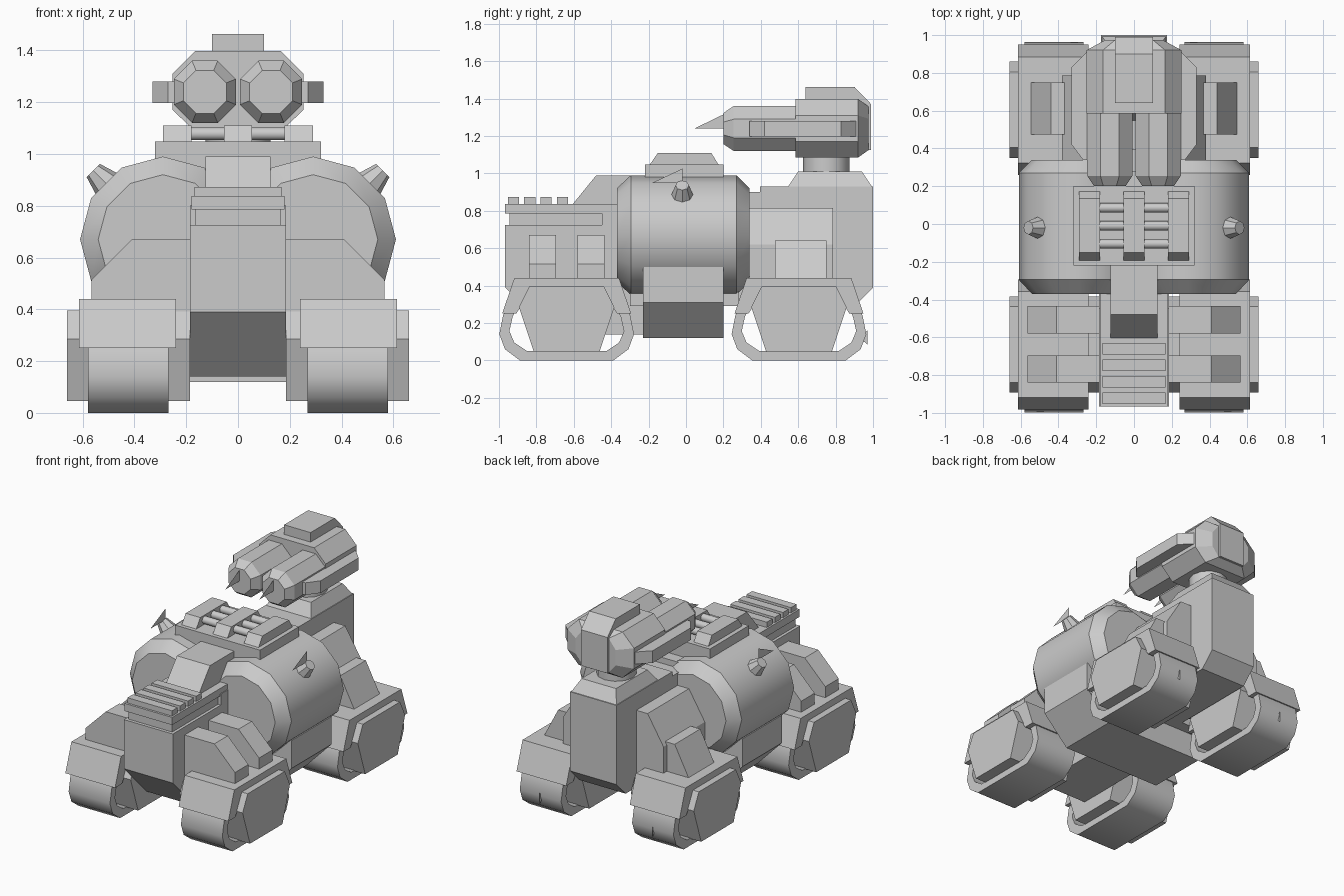
import bpy, bmesh, math
from mathutils import Vector, Matrix

if "Cube" in bpy.data.objects:
    bpy.data.objects.remove(bpy.data.objects["Cube"])

def finish(name, bm, smooth=0):
    bmesh.ops.recalc_face_normals(bm, faces=bm.faces)
    me = bpy.data.meshes.new(name)
    bm.to_mesh(me)
    bm.free()
    ob = bpy.data.objects.new(name, me)
    bpy.context.collection.objects.link(ob)
    if smooth:
        bpy.ops.object.select_all(action='DESELECT')
        ob.select_set(True)
        bpy.context.view_layer.objects.active = ob
        bpy.ops.object.shade_smooth_by_angle(angle=math.radians(smooth))
    return ob

def place(axis, p, t):
    # axis x: profile is (y, z); y: (x, z); z: (x, y)
    return {'x': (t, p[0], p[1]), 'y': (p[0], t, p[1]), 'z': (p[0], p[1], t)}[axis]

def loft(name, axis, rings, smooth=0):
    """Join matching profile rings [(t, points), ...] into a closed solid."""
    bm = bmesh.new()
    vs = [[bm.verts.new(place(axis, p, t)) for p in pts] for t, pts in rings]
    n = len(vs[0])
    for a, b in zip(vs, vs[1:]):
        for i in range(n):
            bm.faces.new((a[i], a[(i + 1) % n], b[(i + 1) % n], b[i]))
    bm.faces.new(vs[0])
    bm.faces.new(vs[-1])
    return finish(name, bm, smooth)

def prism(name, axis, pts, a, b, smooth=0):
    return loft(name, axis, [(a, pts), (b, pts)], smooth)

def rect(x0, x1, y0, y1):
    return [(x0, y0), (x1, y0), (x1, y1), (x0, y1)]

def box(name, x0, x1, y0, y1, z0, z1):
    return prism(name, 'z', rect(x0, x1, y0, y1), z0, z1)

def ngon(cx, cy, r, n, turn=0):
    return [(cx + r * math.cos(2 * math.pi * i / n + turn),
             cy + r * math.sin(2 * math.pi * i / n + turn)) for i in range(n)]

def band(name, outer, inner, a, b):
    """Closed hollow loop extruded along x."""
    bm = bmesh.new()
    loops = [[bm.verts.new(place('x', p, t)) for p in pts]
             for t, pts in ((a, outer), (b, outer), (b, inner), (a, inner))]
    n = len(outer)
    for k in range(4):
        u, v = loops[k], loops[(k + 1) % 4]
        for i in range(n):
            bm.faces.new((u[i], u[(i + 1) % n], v[(i + 1) % n], v[i]))
    return finish(name, bm, 40)

def fin(name, x, pts):
    bm = bmesh.new()
    bm.faces.new([bm.verts.new((x, y, z)) for y, z in pts])
    return finish(name, bm)

def both(half):
    return half + [(-y, z) for y, z in reversed(half)]

# Track pods
track = both([(.25, 0), (.33, .06), (.36, .14), (.34, .24), (.27, .41)])
hollow = [(y * .85, .21 + (z - .21) * .76) for y, z in track]
hub = both([(.175, .045), (.255, .285), (.2, .395)])
fender = both([(.2, .36), (.27, .25), (.345, .25), (.28, .44)])
for end, cy in (("front", -.638), ("rear", .604)):
    move = lambda pts: [(y + cy, z) for y, z in pts]
    for side, s in (("right", 1), ("left", -1)):
        tag = f"{end}_{side}"
        band("track_" + tag, move(track), move(hollow), s * .268, s * .58)
        prism("track_hub_" + tag, 'x', move(hub), s * .185, s * .66)
        prism("track_fender_" + tag, 'x', move(fender), s * .24, s * .615)

# Chassis and belly
prism("chassis_front", 'x', [(-.967, .725), (-.967, .39), (-.72, .14), (-.2, .14), (-.2, .725)], -.185, .185)
prism("chassis_rear", 'x', [(.1, .9), (.1, .29), (.9, .29), (1, .39), (1, .93), (.395, .93), (.395, .9)], -.175, .175)
prism("belly", 'y', [(-.565, .5), (-.565, .31), (-.38, .12), (.38, .12), (.565, .31), (.565, .5)], -.23, .2)
box("core", -.32, .32, -.3, .28, .29, .94)

# Nose with groove, cap, slats and raised neck
box("nose_groove", -.165, .165, -.945, -.3, .7, .8)
box("nose_groove_end", -.185, .185, -.45, -.3, .7, .8)
box("nose_cap", -.18, .18, -.967, -.3, .785, .837)
for i in range(4):
    y = -.952 + i * .087
    box(f"nose_slat_{i + 1}", -.168, .168, y, y + .06, .83, .873)
prism("nose_neck", 'x', [(-.61, .83), (-.48, .99), (-.2, .99), (-.2, .83)], -.125, .125)

# Twin drums and side lamps
for side, s in (("right", 1), ("left", -1)):
    big, small = ngon(s * .29, .67, .32, 12), ngon(s * .29, .67, .25, 12)
    loft("drum_" + side, 'y', [(-.37, small), (-.295, big), (.27, big), (.34, small)], 35)
    bm = bmesh.new()
    d = Vector((s, 0, 1)).normalized()
    m = Matrix.Translation(Vector((s * .508, -.02, .885)) + d * .03) @ d.to_track_quat('Z', 'Y').to_matrix().to_4x4()
    bmesh.ops.create_cone(bm, cap_ends=True, segments=8, radius1=.062, radius2=.036, depth=.085, matrix=m)
    finish("drum_lamp_" + side, bm)
    fin("drum_lamp_fin_" + side, s * .535, [(-.18, .95), (-.02, .95), (-.02, 1.025)])

# Deck plate with ribs and rods
loft("deck_plate", 'z', [(.9, rect(-.32, .32, -.22, .2)), (1.048, rect(-.32, .32, -.22, .2))])
for i, x in enumerate((-.235, 0, .235)):
    loft(f"deck_rib_{i + 1}", 'z', [(1.045, rect(x - .055, x + .055, -.195, .175)),
                                    (1.11, rect(x - .055, x + .055, -.15, .135))])
for i, y in enumerate((-.105, -.01, .085)):
    prism(f"deck_rod_{i + 1}", 'x', ngon(y, 1.078, .025, 12), -.2, .2, 40)

# Shoulder arms over the pods
for side, s in (("right", 1), ("left", -1)):
    arm = [(s * x, z) for x, z in ((.17, .3), (.17, .67), (.41, .67), (.565, .515), (.565, .4), (.5, .3))]
    for i, y in enumerate((-.84, -.58)):
        prism(f"front_arm_{side}_{i + 1}", 'y', arm, y, y + .145, 0)
    rear = [(s * x, z) for x, z in ((.17, .35), (.17, .64), (.44, .64), (.555, .42), (.555, .35))]
    prism("rear_arm_" + side, 'y', rear, .475, .75)
    block = [(s * x, z) for x, z in ((.16, .3), (.16, .815), (.26, .815), (.38, .62), (.38, .3))]
    prism("rear_block_" + side, 'y', block, .335, .785)

# Turret mount
loft("turret_base", 'z', [(.92, rect(-.175, .175, .54, 1)), (1.01, rect(-.13, .13, .6, .94))])
prism("turret_pivot", 'z', ngon(0, .75, .125, 12), 1, 1.1, 40)

# Turret body, back cap and side pads
oct_half = [(.165, 1.085), (.252, 1.17), (.252, 1.31), (.165, 1.398)]
shell = both(oct_half)
back = [(x * .6, 1.24 + (z - 1.24) * .75) for x, z in shell]
loft("turret_body", 'y', [(.585, shell), (.92, shell), (.975, back)])
prism("turret_cap", 'x', [(.64, 1.38), (.64, 1.463), (.9, 1.463), (.99, 1.37), (.99, 1.125), (.9, 1.125), (.9, 1.38)], -.1, .1)
for side, s in (("right", 1), ("left", -1)):
    pad = [(s * x, y) for x, y in ((.23, .34), (.27, .34), (.33, .42), (.33, .83), (.25, .91), (.23, .91))]
    prism("turret_pad_" + side, 'z', pad, 1.197, 1.28)

    # Barrels with thin muzzle fins, and the rear track fin
    r8 = lambda r: ngon(s * .128, 1.24, r / math.cos(math.pi / 8), 8, math.pi / 8)
    loft("barrel_" + side, 'y', [(.2, r8(.083)), (.255, r8(.12)), (.65, r8(.12))])
    fin("muzzle_fin_" + side, s * .128, [(.045, 1.24), (.21, 1.24), (.21, 1.32)])
    fin("track_fin_" + side, s * .425, [(.93, .12), (.97, .085), (.97, .16)])
